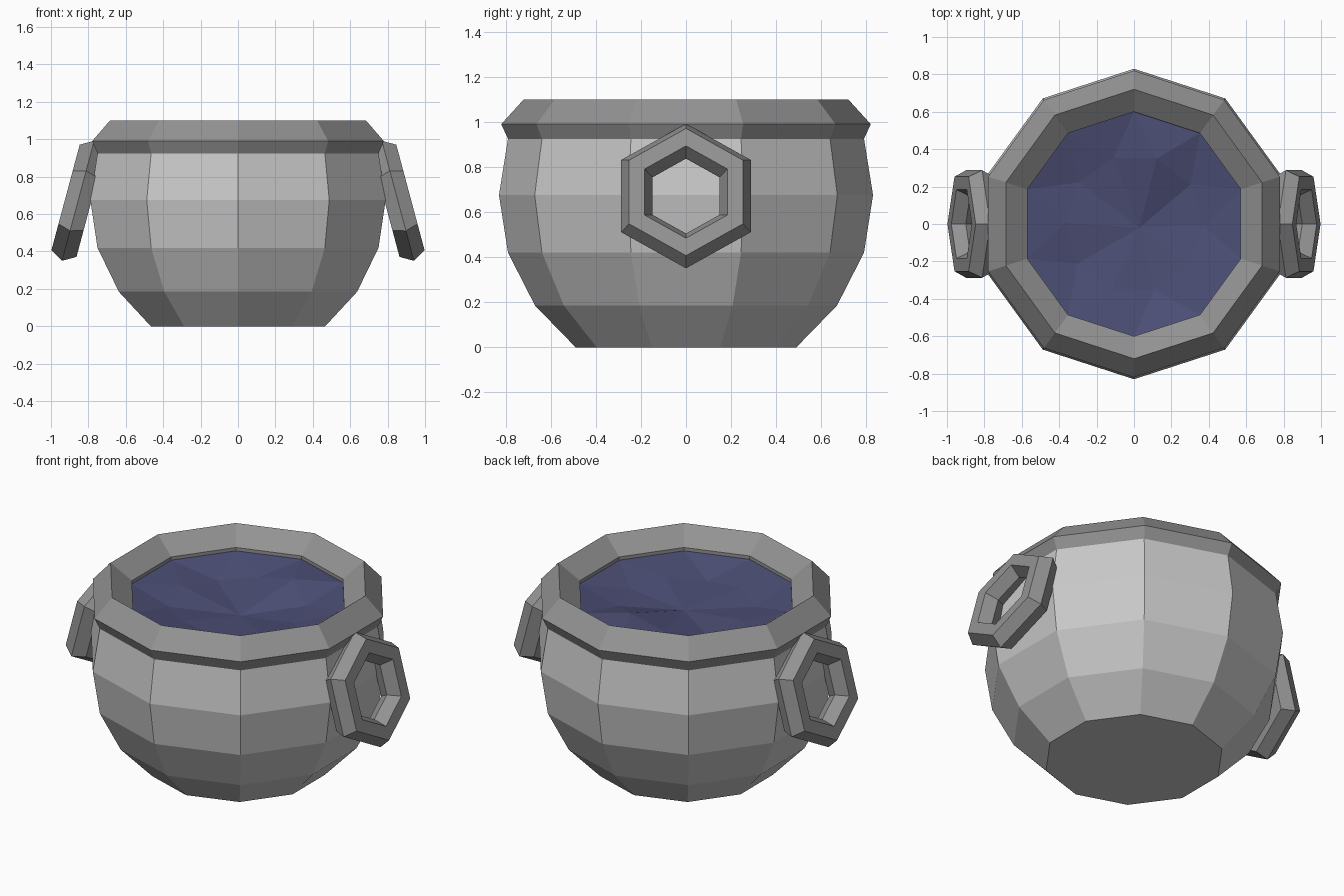
import bpy, bmesh
from math import sin, cos, radians, pi
from mathutils import Matrix

if "Cube" in bpy.data.objects:
    bpy.data.objects.remove(bpy.data.objects["Cube"])

SIDES = 10


def material(name, colour):
    m = bpy.data.materials.new(name)
    m.use_nodes = True
    m.diffuse_color = (*colour, 1)
    m.node_tree.nodes["Principled BSDF"].inputs["Base Color"].default_value = (*colour, 1)
    return m


light_grey = material("light grey", (0.58, 0.58, 0.58))
dark_grey = material("dark grey", (0.29, 0.29, 0.29))
deep_blue = material("deep blue", (0.072, 0.077, 0.18))


def finish(name, bm, mat, fix_normals=True):
    if fix_normals:
        bmesh.ops.recalc_face_normals(bm, faces=bm.faces)
    mesh = bpy.data.meshes.new(name)
    bm.to_mesh(mesh)
    bm.free()
    mesh.materials.append(mat)
    obj = bpy.data.objects.new(name, mesh)
    bpy.context.collection.objects.link(obj)
    return obj


def ring(bm, r, z, start=pi / 2):
    step = 2 * pi / SIDES
    return [bm.verts.new((r * cos(start + i * step), r * sin(start + i * step), z))
            for i in range(SIDES)]


def bridge(bm, a, b):
    n = len(a)
    for i in range(n):
        j = (i + 1) % n
        bm.faces.new((a[i], a[j], b[j], b[i]))


def lathe(name, profile, mat, closed_loop):
    bm = bmesh.new()
    rings = [ring(bm, r, z) for r, z in profile]
    for a, b in zip(rings, rings[1:]):
        bridge(bm, a, b)
    if closed_loop:
        bridge(bm, rings[-1], rings[0])
    else:
        bm.faces.new(rings[0])
        bm.faces.new(rings[-1])
    return finish(name, bm, mat)


# Round pot body
lathe("pot_body", [(0.49, 0), (0.67, 0.185), (0.79, 0.42), (0.83, 0.675),
                   (0.79, 0.925), (0.6, 0.925), (0.56, 0.8)], light_grey, False)

# Flared rim with an inward slope
lathe("pot_rim", [(0.79, 0.925), (0.82, 0.99), (0.72, 1.1), (0.6, 1.01), (0.6, 0.925)],
      dark_grey, True)

# Stirred liquid: choppy ring of facets around a sunken centre
bm = bmesh.new()
outer = ring(bm, 0.6, 0.99)
middle = ring(bm, 0.37, 0.94, radians(107))
heights = (0.95, 0.93, 0.96, 0.935, 0.95, 0.925, 0.955, 0.94, 0.94, 1.0)
for v, z in zip(middle, heights):
    v.co.z = z
centre = bm.verts.new((0.03, -0.02, 0.9))
for i in range(SIDES):
    j = (i + 1) % SIDES
    bm.faces.new((outer[i], outer[j], middle[i]))
    bm.faces.new((outer[j], middle[j], middle[i]))
    bm.faces.new((middle[i], middle[j], centre))
finish("liquid", bm, deep_blue, fix_normals=False)


# Hexagonal ring handles leaning outwards at the bottom
def handle(name, side):
    bm = bmesh.new()
    loops = []
    for i in range(6):
        a = i * pi / 3
        loop = []
        for k in range(6):
            b = k * pi / 3
            r = 0.252 + 0.08 * cos(b)
            loop.append(bm.verts.new((0.08 * sin(b), r * sin(a), r * cos(a))))
        loops.append(loop)
    for i in range(6):
        bridge(bm, loops[i], loops[(i + 1) % 6])
    place = Matrix.Translation((side * 0.855, 0, 0.671)) @ Matrix.Rotation(-side * radians(15), 4, "Y")
    bm.transform(place)
    finish(name, bm, dark_grey)


handle("left_handle", 1)
handle("right_handle", -1)
